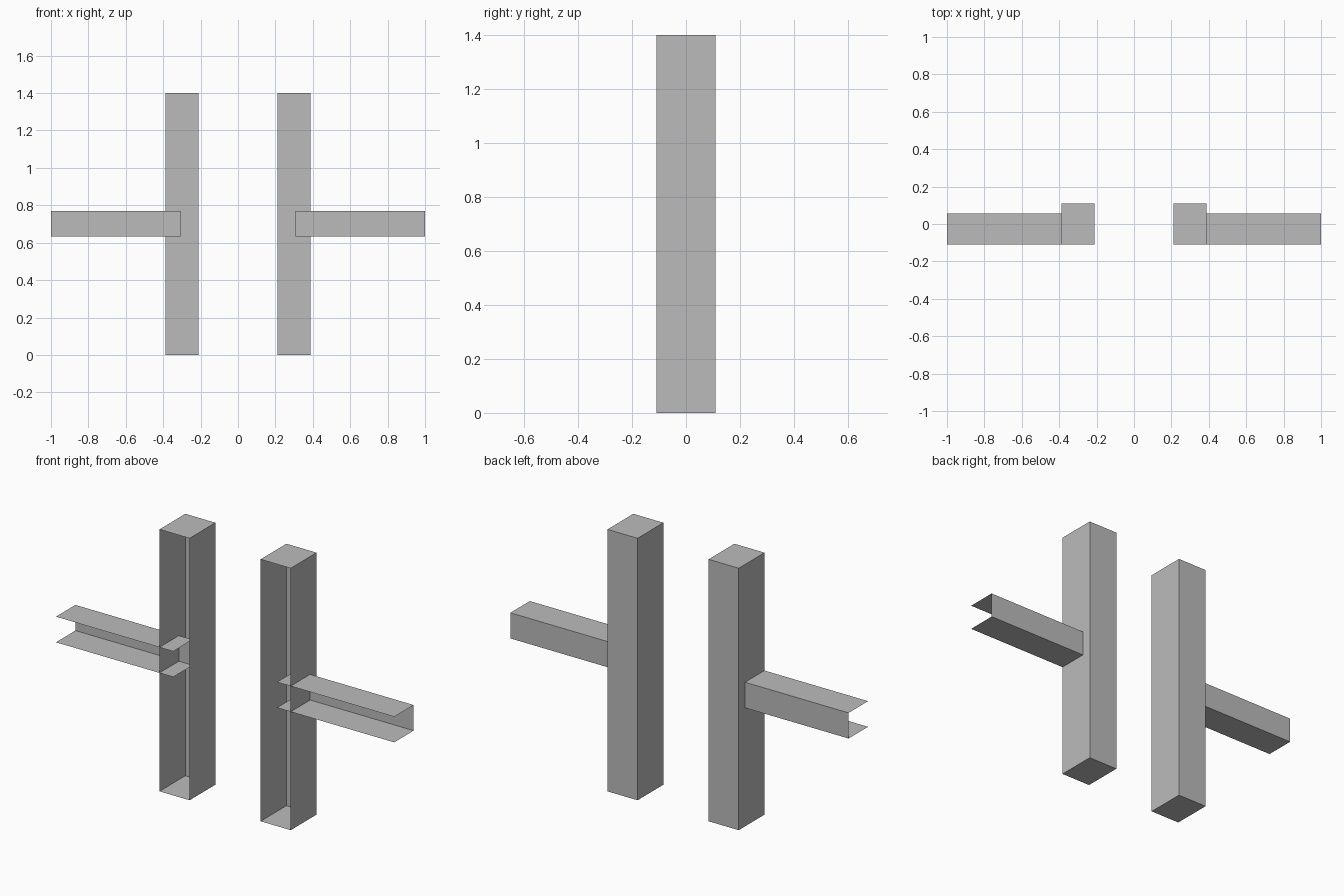
import bpy
import bmesh
from mathutils import Vector

cube = bpy.data.objects.get("Cube")
if cube:
    bpy.data.objects.remove(cube, do_unlink=True)

# One plain grey for everything
grey = bpy.data.materials.new("grey")
grey.use_nodes = True
colour = (0.5, 0.5, 0.5, 1)
grey.diffuse_color = colour
grey.node_tree.nodes["Principled BSDF"].inputs["Base Color"].default_value = colour


def open_box(name, low, high, open_sides):
    """Thin-skinned box without the faces that point along open_sides."""
    low, high = Vector(low), Vector(high)
    bm = bmesh.new()
    bmesh.ops.create_cube(bm, size=1)
    removed = [f for f in bm.faces
               if any(f.normal.dot(Vector(s)) > 0.9 for s in open_sides)]
    bmesh.ops.delete(bm, geom=removed, context="FACES")
    for v in bm.verts:
        v.co = (low + high) / 2 + v.co * (high - low)
    mesh = bpy.data.meshes.new(name)
    bm.to_mesh(mesh)
    bm.free()
    mesh.materials.append(grey)
    obj = bpy.data.objects.new(name, mesh)
    bpy.context.collection.objects.link(obj)


FRONT, LEFT, RIGHT = (0, -1, 0), (1, 0, 0), (-1, 0, 0)

for side, sign in (("left", 1), ("right", -1)):
    def span(inner, outer):
        return sorted((sign * inner, sign * outer))

    # Upright post, hollow and open to the front
    x0, x1 = span(0.21, 0.388)
    open_box(side + "_post", (x0, -0.109, 0), (x1, 0.109, 1.4), [FRONT])

    # Channel-shaped beam running through the post wall, open at both ends
    x0, x1 = span(0.307, 1.0)
    open_box(side + "_beam", (x0, -0.109, 0.633), (x1, 0.055, 0.77),
             [FRONT, LEFT, RIGHT])
